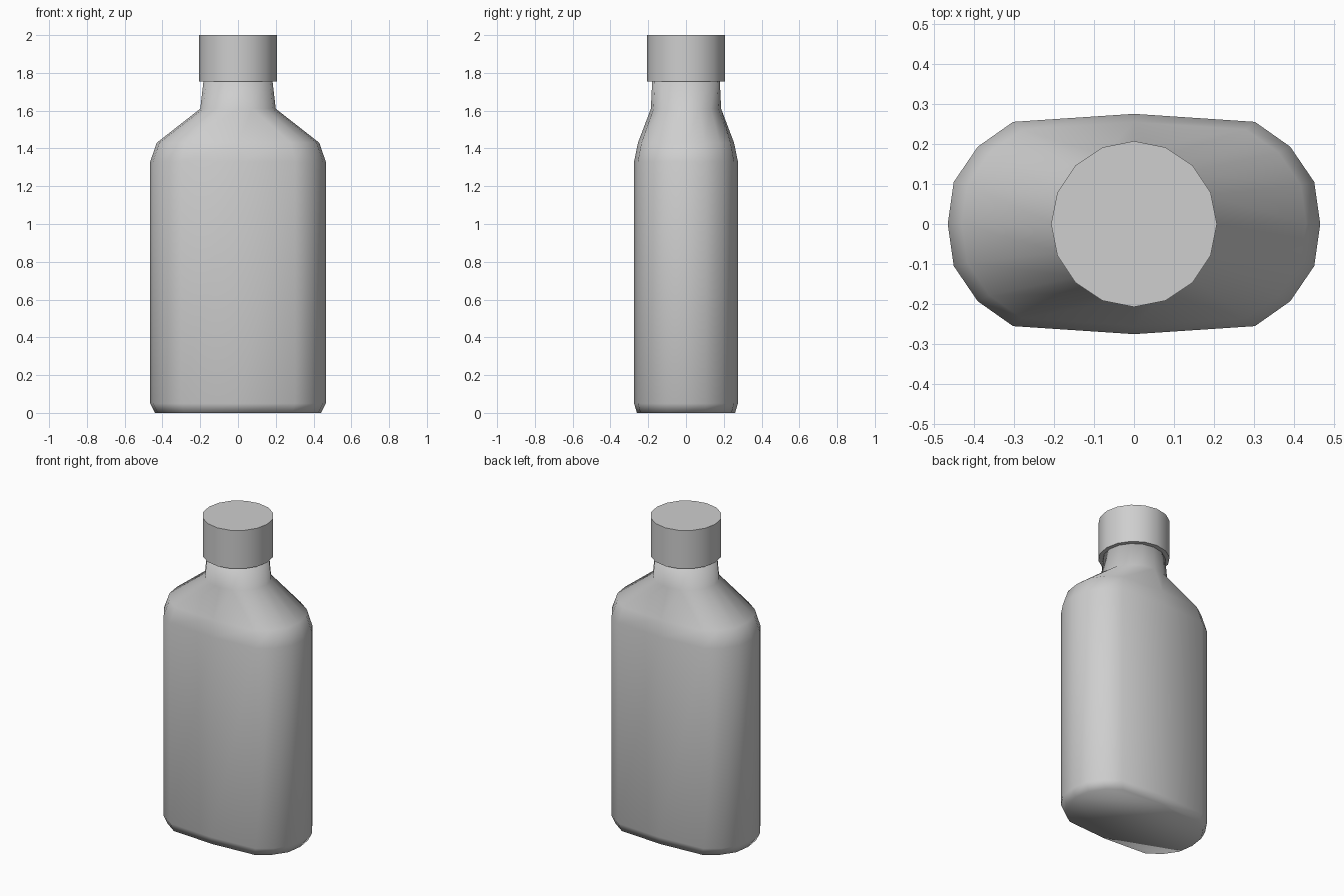
import bpy, bmesh
from math import cos, sin, pi

if "Cube" in bpy.data.objects:
    bpy.data.objects.remove(bpy.data.objects["Cube"], do_unlink=True)

SIDES = 16

mat = bpy.data.materials.new("light_grey")
mat.use_nodes = True
grey = (0.62, 0.62, 0.62, 1)
mat.diffuse_color = grey
mat.node_tree.nodes["Principled BSDF"].inputs["Base Color"].default_value = grey


def mirror_quarter(quarter):
    """Closed outline from a quarter running from +x to +y."""
    half = quarter + [(-x, y) for x, y in reversed(quarter[:-1])]
    return half + [(x, -y) for x, y in reversed(half[1:-1])]


def oval(rx, ry):
    return [(rx * cos(2 * pi * i / SIDES), ry * sin(2 * pi * i / SIDES))
            for i in range(SIDES)]


def scaled(outline, sx, sy):
    return [(x * sx, y * sy) for x, y in outline]


def loft(name, sections):
    """Skin a stack of (height, outline) sections and close both ends."""
    bm = bmesh.new()
    rings = [[bm.verts.new((x, y, z)) for x, y in outline] for z, outline in sections]
    for low, high in zip(rings, rings[1:]):
        for i in range(SIDES):
            j = (i + 1) % SIDES
            bm.faces.new((low[i], low[j], high[j], high[i]))
    bm.faces.new(list(reversed(rings[0])))
    bm.faces.new(rings[-1])
    mesh = bpy.data.meshes.new(name)
    bm.to_mesh(mesh)
    bm.free()
    mesh.materials.append(mat)
    obj = bpy.data.objects.new(name, mesh)
    bpy.context.collection.objects.link(obj)
    mesh.polygons.foreach_set("use_smooth", [True] * len(mesh.polygons))
    return obj


# Flask body: rounded slab, sloping shoulders and round neck
slab = mirror_quarter([(0.465, 0), (0.45, 0.105), (0.39, 0.193), (0.302, 0.255), (0, 0.275)])
loft("bottle_body", [
    (0, scaled(slab, 0.945, 0.945)),
    (0.05, slab),
    (1.33, slab),
    (1.43, scaled(slab, 0.925, 0.925)),
    (1.61, oval(0.2, 0.186)),
    (1.78, oval(0.18, 0.178)),
])

# Screw cap with crisp rims
cap = loft("bottle_cap", [(1.755, oval(0.207, 0.207)), (2.0, oval(0.207, 0.207))])
bpy.ops.object.select_all(action="DESELECT")
cap.select_set(True)
bpy.context.view_layer.objects.active = cap
bpy.ops.object.shade_smooth_by_angle(angle=pi / 4)
